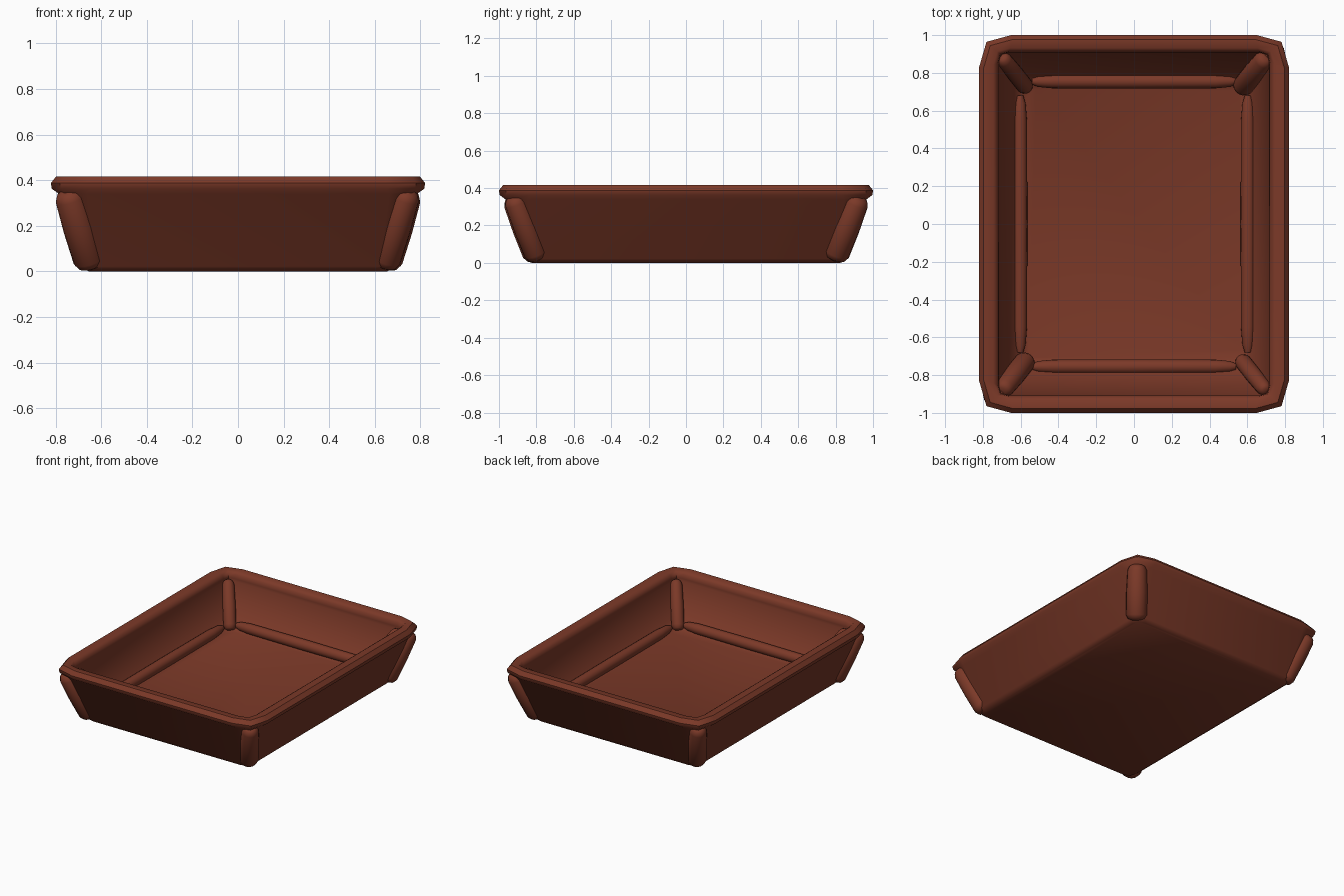
import bpy, bmesh, math
from mathutils import Vector

if "Cube" in bpy.data.objects:
    bpy.data.objects.remove(bpy.data.objects["Cube"])

clay = bpy.data.materials.new("reddish brown")
clay.diffuse_color = (0.20, 0.041, 0.021, 1)
clay.use_nodes = True
clay.node_tree.nodes["Principled BSDF"].inputs["Base Color"].default_value = clay.diffuse_color


def make_object(name, bm, angle):
    bmesh.ops.recalc_face_normals(bm, faces=bm.faces[:])
    me = bpy.data.meshes.new(name)
    bm.to_mesh(me)
    bm.free()
    me.materials.append(clay)
    ob = bpy.data.objects.new(name, me)
    bpy.context.collection.objects.link(ob)
    bpy.ops.object.select_all(action='DESELECT')
    ob.select_set(True)
    bpy.context.view_layer.objects.active = ob
    bpy.ops.object.shade_smooth_by_angle(angle=math.radians(angle))
    return ob


def ring(bm, hx, hy, z, c):
    # rectangle with corners cut by two facets
    q = [(hx, hy - c), (hx - 0.23 * c, hy - 0.21 * c), (hx - c, hy)]
    pts = []
    for sx, sy in ((1, 1), (-1, 1), (-1, -1), (1, -1)):
        corner = q if sx * sy > 0 else q[::-1]
        pts += [(sx * x, sy * y, z) for x, y in corner]
    return [bm.verts.new(p) for p in pts]


def loft(bm, rings):
    for a, b in zip(rings, rings[1:]):
        n = len(a)
        for i in range(n):
            bm.faces.new((a[i], a[(i + 1) % n], b[(i + 1) % n], b[i]))


def rod(name, a, b, r0, r1):
    # round bar with softened ends
    a, b = Vector(a), Vector(b)
    d = b - a
    u = d.normalized().orthogonal()
    v = d.normalized().cross(u)
    bm = bmesh.new()
    rings = []
    for t, s in ((0, .45), (.03, .8), (.1, 1), (.5, 1.05), (.9, 1), (.97, .8), (1, .45)):
        r = (r0 + (r1 - r0) * t) * s
        rings.append([bm.verts.new(a + d * t + (u * math.cos(k * math.pi / 8) + v * math.sin(k * math.pi / 8)) * r)
                      for k in range(16)])
    loft(bm, rings)
    bm.faces.new(rings[0])
    bm.faces.new(rings[-1])
    make_object(name, bm, 50)


# Tray body: outer wall, rolled rim, inner wall and floor as one lofted section
section = [
    (0.655, 0.825, 0.00, 0.06), (0.685, 0.850, 0.022, 0.07),
    (0.785, 0.965, 0.34, 0.12), (0.817, 0.997, 0.363, 0.17),
    (0.82, 1.00, 0.388, 0.17), (0.797, 0.977, 0.417, 0.155),
    (0.745, 0.932, 0.417, 0.09), (0.722, 0.912, 0.40, 0.06),
    (0.716, 0.907, 0.37, 0.05), (0.722, 0.908, 0.35, 0.05),
    (0.632, 0.785, 0.14, 0.05), (0.60, 0.745, 0.10, 0.05),
    (0.57, 0.715, 0.085, 0.05)]
bm = bmesh.new()
rings = [ring(bm, *s) for s in section]
loft(bm, rings)
bm.faces.new(rings[0])
bm.faces.new(rings[-1])
make_object("tray_body", bm, 45)

# Corner bars, outside and inside
for sx in (-1, 1):
    for sy in (-1, 1):
        rod("outer_corner_bar", (sx * .64, sy * .79, .02), (sx * .748, sy * .925, .355), .052, .045)
        rod("inner_corner_bar", (sx * .565, sy * .715, .09), (sx * .70, sy * .885, .36), .04, .036)

# Seam beads where the floor meets the walls
for s in (-1, 1):
    rod("side_floor_bead", (s * .603, -.68, .113), (s * .603, .68, .113), .026, .026)
    rod("end_floor_bead", (-.54, s * .755, .12), (.54, s * .755, .12), .026, .026)
